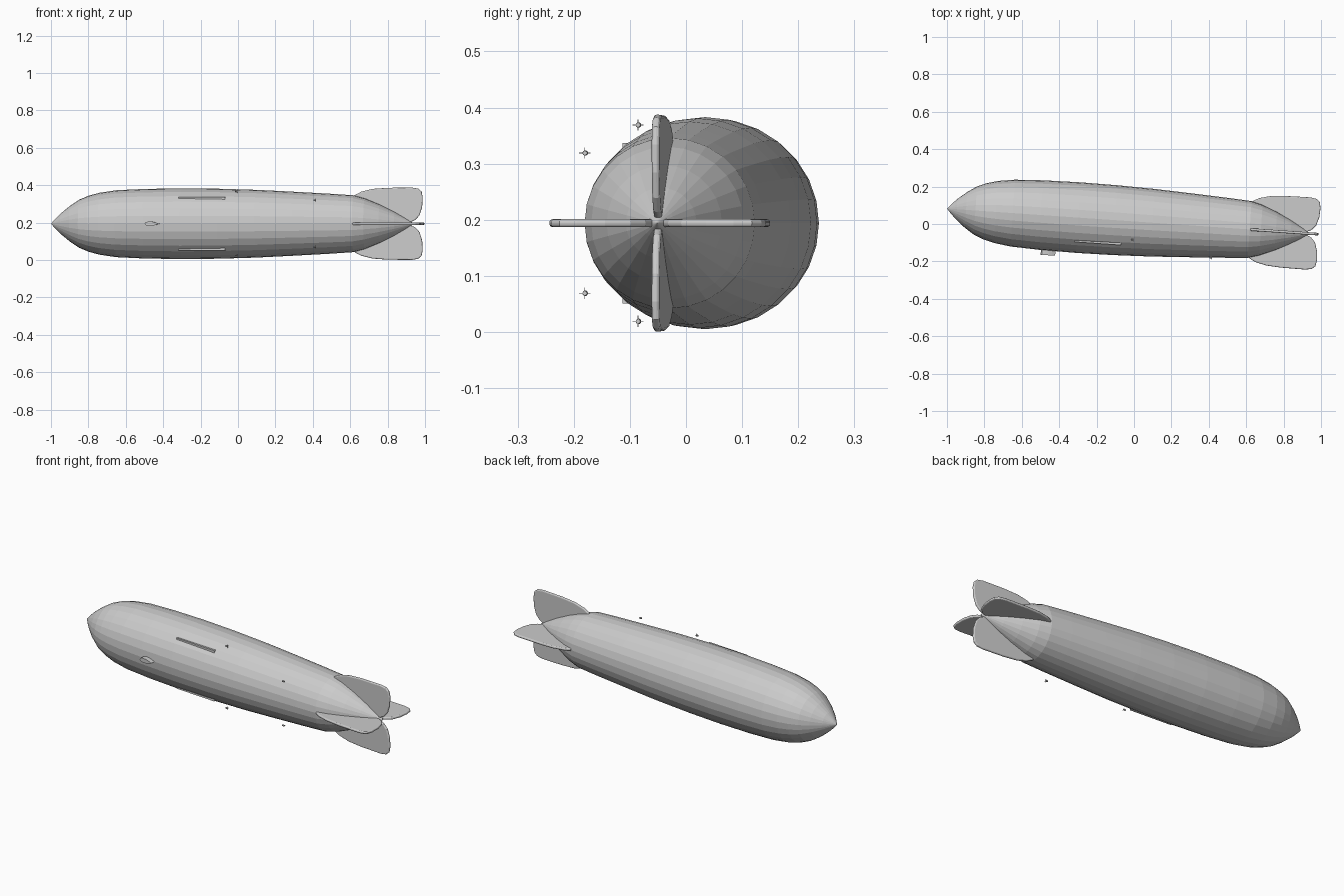
import bpy, bmesh, math
from mathutils import Matrix, Vector

cube = bpy.data.objects.get("Cube")
if cube:
    bpy.data.objects.remove(cube, do_unlink=True)

grey = bpy.data.materials.new("airship grey")
grey.use_nodes = True
grey.diffuse_color = (0.6, 0.6, 0.6, 1)
grey.node_tree.nodes["Principled BSDF"].inputs["Base Color"].default_value = (0.6, 0.6, 0.6, 1)

# The whole ship is built along x, then yawed a little
YAW = Matrix.Rotation(math.radians(-3.95), 4, 'Z')
FRAME = Matrix.Translation((0, 0.0136, 0.194)) @ YAW


def finish(name, bm, matrix):
    bmesh.ops.recalc_face_normals(bm, faces=bm.faces)
    mesh = bpy.data.meshes.new(name)
    bm.to_mesh(mesh)
    bm.free()
    mesh.materials.append(grey)
    obj = bpy.data.objects.new(name, mesh)
    bpy.context.collection.objects.link(obj)
    obj.matrix_world = matrix
    return obj


def prism(bm, outline, depth):
    """Extrude a closed xy outline upward, centred on z = 0."""
    face = bm.faces.new([bm.verts.new((x, y, -depth / 2)) for x, y in outline])
    top = bmesh.ops.extrude_face_region(bm, geom=[face])
    verts = [v for v in top["geom"] if isinstance(v, bmesh.types.BMVert)]
    bmesh.ops.translate(bm, verts=verts, vec=(0, 0, depth))


def box(bm, size, centre=(0, 0, 0)):
    m = Matrix.Translation(centre) @ Matrix.Diagonal((*size, 1))
    bmesh.ops.create_cube(bm, size=1, matrix=m)


# Hull: profile spun around the long axis
profile = [(-1.002, 0), (-.985, .02), (-.95, .055), (-.9, .096), (-.85, .129),
           (-.8, .150), (-.74, .166), (-.65, .179), (-.5, .186), (-.3, .189),
           (-.1, .187), (.1, .181), (.3, .171), (.5, .160), (.62, .152),
           (.68, .136), (.76, .103), (.84, .063), (.9, .028), (.945, 0)]
bm = bmesh.new()
verts = [bm.verts.new((x, 0, r)) for x, r in profile]
edges = [bm.edges.new(pair) for pair in zip(verts, verts[1:])]
bmesh.ops.spin(bm, geom=verts + edges, cent=(0, 0, 0), axis=(1, 0, 0),
               angle=math.tau, steps=28)
bmesh.ops.remove_doubles(bm, verts=bm.verts, dist=0.0005)
finish("hull", bm, FRAME)

# Four rounded tail fins
fin = [(.7, 0), (.61, .12), (.625, .152), (.66, .171), (.72, .186), (.8, .192),
       (.93, .1935), (.965, .188), (.984, .172), (.99, .14), (.987, .09),
       (.973, .045), (.95, .02), (.92, .006), (.9, 0)]
for i, name in enumerate(["left_fin", "top_fin", "right_fin", "bottom_fin"]):
    bm = bmesh.new()
    prism(bm, fin, 0.014)
    obj = finish(name, bm, FRAME @ Matrix.Rotation(i * math.pi / 2, 4, 'X'))
    bevel = obj.modifiers.new("rounded rim", 'BEVEL')
    bevel.width = 0.006
    bevel.segments = 3
    bevel.limit_method = 'ANGLE'
    bevel.angle_limit = math.radians(60)

# Gondola: a teardrop pod on the front-facing side
bm = bmesh.new()
tear = [(-.486, 0), (-.48, .008), (-.465, .012), (-.445, .011), (-.425, .006), (-.408, 0)]
tear += [(x, -y) for x, y in reversed(tear[1:-1])]
prism(bm, tear, 0.05)
finish("gondola", bm, FRAME @ Matrix.Translation((0, -.187, 0)) @ Matrix.Rotation(math.pi / 2, 4, 'X'))

# Long ledges and engine pods, mirrored across the ship's middle plane
for side, label in ((1, "upper"), (-1, "lower")):
    bm = bmesh.new()
    box(bm, (.25, .03, .014), (-.185, -.116, side * .136))
    finish(label + "_ledge", bm, FRAME)

    for pod, x, y, z in (("front", -.01, -.085, .175), ("rear", .41, -.18, .125)):
        bm = bmesh.new()
        bmesh.ops.create_cone(bm, cap_ends=True, segments=10, radius1=.005, radius2=.004,
                              depth=.012, matrix=Matrix.Rotation(math.pi / 2, 4, 'Y'))
        # Propeller cross behind the pod
        box(bm, (.001, .02, .0012), (.006, 0, 0))
        box(bm, (.001, .0012, .02), (.006, 0, 0))
        place = Matrix.Translation(Vector((x, y, .194 + side * z)))
        finish(f"{label}_{pod}_engine", bm, place @ YAW)
